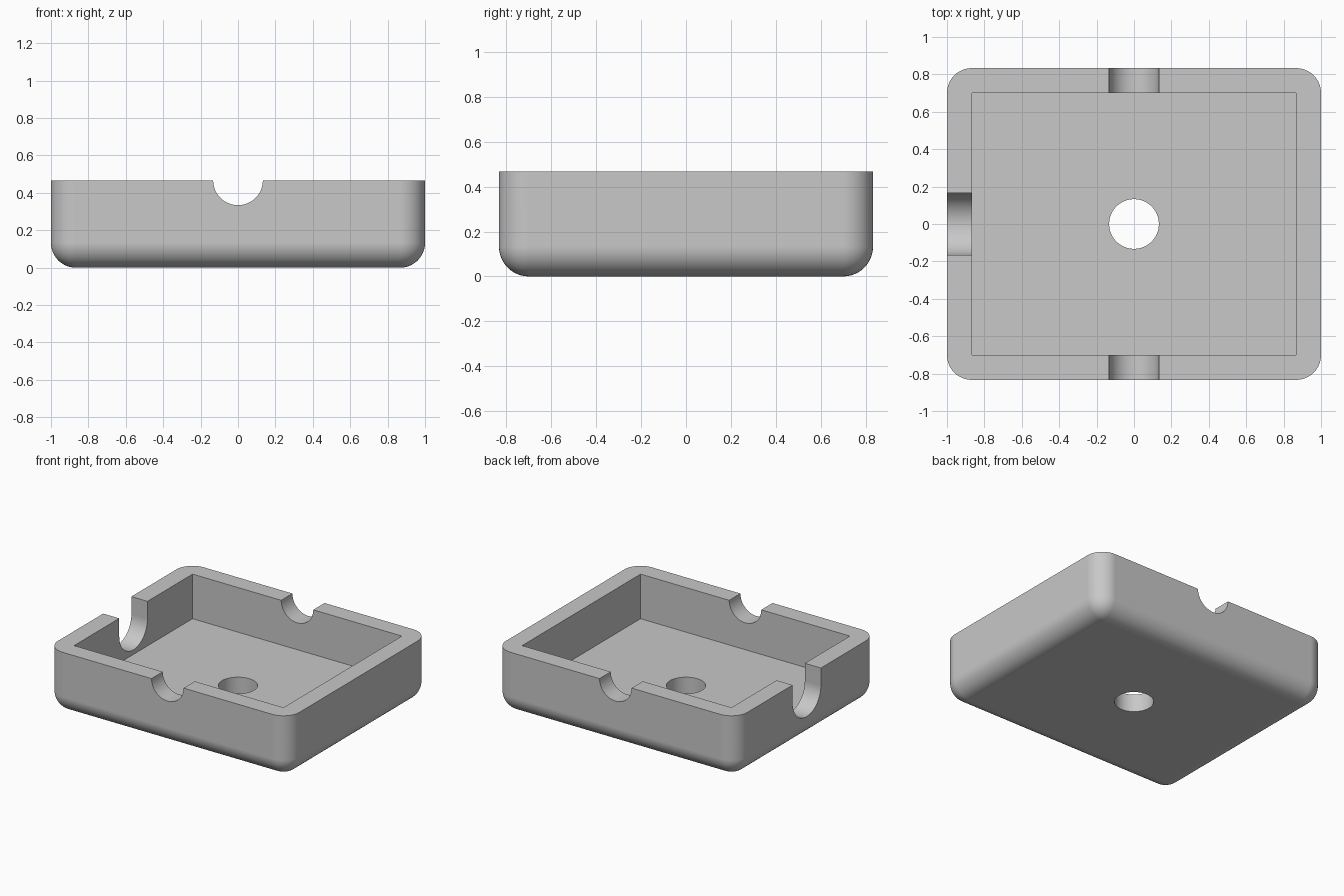
import bpy
import bmesh
from math import cos, sin, pi
from mathutils import Vector

cube = bpy.data.objects.get("Cube")
if cube:
    bpy.data.objects.remove(cube, do_unlink=True)

LENGTH, DEPTH, HEIGHT = 2.0, 1.667, 0.467
WALL = 0.133          # wall, floor, fillet and small cut-out radius
SLOT_RADIUS = 0.167
STEPS = 48

grey = bpy.data.materials.new("plain_grey")
grey.use_nodes = True
grey.diffuse_color = (0.58, 0.58, 0.58, 1)
grey.node_tree.nodes["Principled BSDF"].inputs["Base Color"].default_value = grey.diffuse_color


def add_object(name, bm):
    bmesh.ops.recalc_face_normals(bm, faces=bm.faces)
    mesh = bpy.data.meshes.new(name)
    bm.to_mesh(mesh)
    bm.free()
    mesh.materials.append(grey)
    obj = bpy.data.objects.new(name, mesh)
    bpy.context.collection.objects.link(obj)
    return obj


def box(low, high):
    bm = bmesh.new()
    bmesh.ops.create_cube(bm, size=1)
    low, high = Vector(low), Vector(high)
    bmesh.ops.scale(bm, vec=high - low, verts=bm.verts)
    bmesh.ops.translate(bm, vec=(low + high) / 2, verts=bm.verts)
    return bm


def prism(points, path):
    bm = bmesh.new()
    face = bm.faces.new([bm.verts.new(p) for p in points])
    result = bmesh.ops.extrude_face_region(bm, geom=[face])
    verts = [g for g in result["geom"] if isinstance(g, bmesh.types.BMVert)]
    bmesh.ops.translate(bm, vec=path, verts=verts)
    if face.is_valid and len(face.edges[0].link_faces) < 2:
        bmesh.ops.holes_fill(bm, edges=bm.edges)
    return bm


def arc(radius, start, end, count):
    return [(radius * cos(start + (end - start) * i / count),
             radius * sin(start + (end - start) * i / count)) for i in range(count + 1)]


# Tray block with rounded upright corners and rounded underside
bm = box((-LENGTH / 2, -DEPTH / 2, 0), (LENGTH / 2, DEPTH / 2, HEIGHT))
edges = [e for e in bm.edges if min(v.co.z for v in e.verts) < 0.01]
bmesh.ops.bevel(bm, geom=edges, offset=WALL, offset_type='OFFSET',
                segments=12, profile=0.5, affect='EDGES', clamp_overlap=True)
tray = add_object("tray", bm)

# Inner cavity
x, y = LENGTH / 2 - WALL, DEPTH / 2 - WALL
cutters = [add_object("cavity_cutter", box((-x, -y, WALL), (x, y, HEIGHT + 0.3)))]

# Round hole in the floor
circle = arc(WALL, 0, 2 * pi, STEPS)[:-1]
cutters.append(add_object("floor_hole_cutter",
                          prism([(a, b, -0.1) for a, b in circle], (0, 0, 0.4))))

# Half-round notches in the front and back walls
cutters.append(add_object("notch_cutter",
                          prism([(a, -DEPTH, HEIGHT + b) for a, b in circle], (0, 2 * DEPTH, 0))))

# Deep U-shaped slot in the -x wall
low_arc = arc(SLOT_RADIUS, pi, 2 * pi, STEPS // 2)
u_shape = low_arc + [(SLOT_RADIUS, 0.5), (-SLOT_RADIUS, 0.5)]
slot_z = HEIGHT - WALL
cutters.append(add_object("slot_cutter",
                          prism([(-1.2, a, slot_z + b) for a, b in u_shape], (0.5, 0, 0))))

# Cut the tray, then drop the cutters
bpy.context.view_layer.objects.active = tray
for cutter in cutters:
    mod = tray.modifiers.new(cutter.name, 'BOOLEAN')
    mod.operation = 'DIFFERENCE'
    mod.solver = 'EXACT'
    mod.object = cutter
    cutter.hide_render = True
    bpy.ops.object.modifier_apply(modifier=mod.name)
    bpy.data.objects.remove(cutter, do_unlink=True)

# Smooth fillets, crisp rims
for obj in bpy.context.selected_objects:
    obj.select_set(False)
tray.select_set(True)
bpy.ops.object.shade_smooth_by_angle(angle=pi / 6)
weighted = tray.modifiers.new("even_shading", 'WEIGHTED_NORMAL')
weighted.keep_sharp = True
